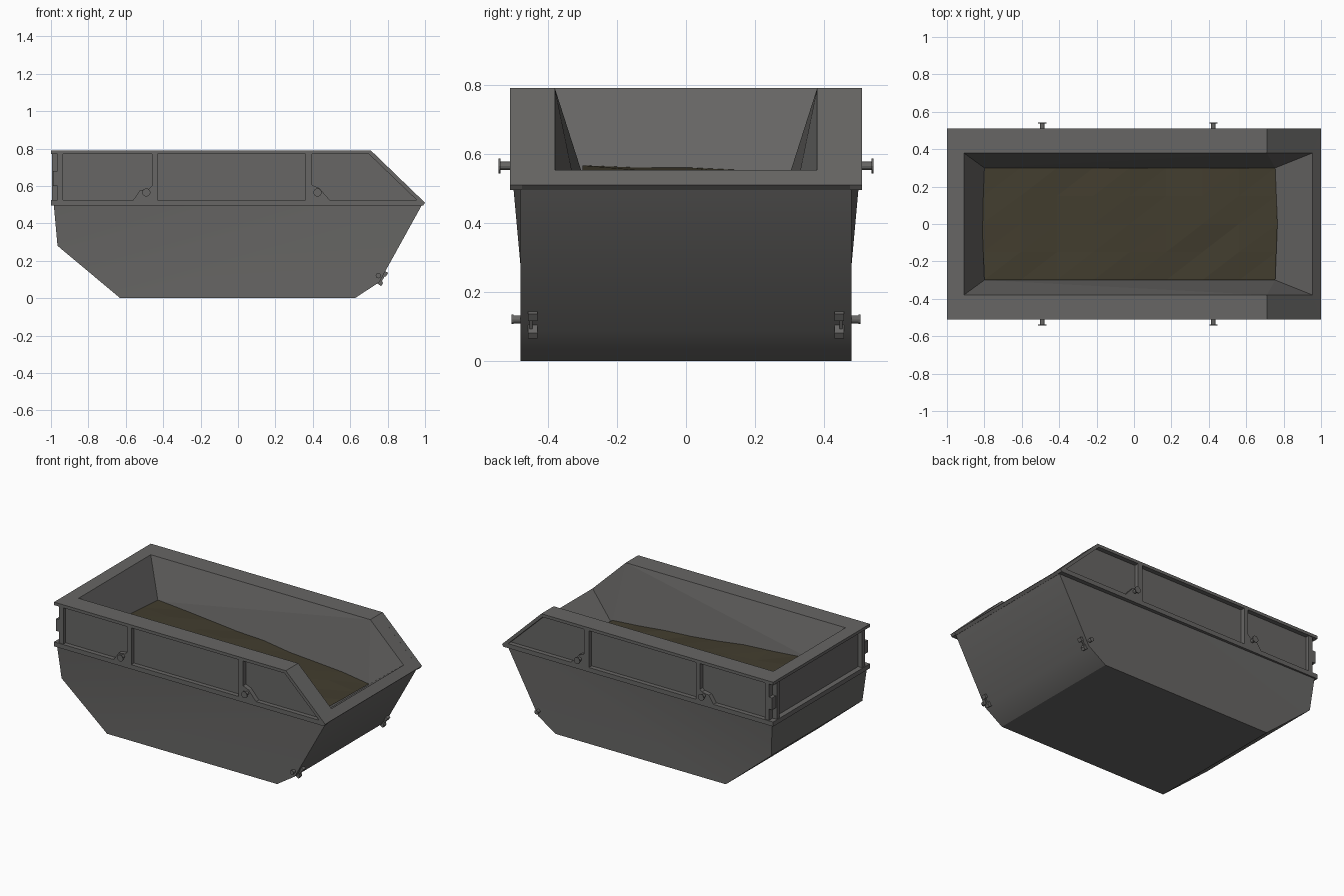
import bpy, bmesh, math, random
from mathutils import Vector, Matrix

if "Cube" in bpy.data.objects:
    bpy.data.objects.remove(bpy.data.objects["Cube"])

random.seed(4)

def material(name, rgb):
    m = bpy.data.materials.new(name)
    m.diffuse_color = (*rgb, 1)
    m.use_nodes = True
    m.node_tree.nodes["Principled BSDF"].inputs["Base Color"].default_value = m.diffuse_color
    return m

STEEL = material("grey steel", (0.135, 0.132, 0.128))
SOIL = material("brown soil", (0.055, 0.047, 0.028))

def finish(name, bm, mat, recalc=True):
    bmesh.ops.remove_doubles(bm, verts=bm.verts, dist=1e-5)
    if recalc:
        bmesh.ops.recalc_face_normals(bm, faces=bm.faces)
    me = bpy.data.meshes.new(name)
    bm.to_mesh(me)
    bm.free()
    me.materials.append(mat)
    ob = bpy.data.objects.new(name, me)
    bpy.context.collection.objects.link(ob)
    return ob

def mirrored(p):
    return (p[0], -p[1], p[2])

def add_face(bm, pts):
    return bm.faces.new([bm.verts.new(p) for p in pts])

def add_prism(bm, pts, y0, y1):
    """Extrude an x-z outline from y0 to y1."""
    a = [bm.verts.new((x, y0, z)) for x, z in pts]
    b = [bm.verts.new((x, y1, z)) for x, z in pts]
    bm.faces.new(a)
    bm.faces.new(b[::-1])
    for i in range(len(pts)):
        j = (i + 1) % len(pts)
        bm.faces.new((a[j], a[i], b[i], b[j]))

def side_bars(name, outlines, y0, y1):
    """Same bars on the front and back side."""
    bm = bmesh.new()
    for pts in outlines:
        add_prism(bm, pts, y0, y1)
        add_prism(bm, pts, -y1, -y0)
    return finish(name, bm, STEEL)

def rect(x0, x1, z0, z1):
    return [(x0, z0), (x1, z0), (x1, z1), (x0, z1)]

# Lower hull: side outline, slightly flared towards the left top
hull = [(-.985, .50, .50), (-.965, .48, .28), (-.63, .48, 0),
        (.625, .48, 0), (.755, .48, .085), (.99, .48, .51)]
bm = bmesh.new()
for f in (lambda p: p, mirrored):
    add_face(bm, [f(p) for p in hull[1:]])
    add_face(bm, [f(hull[i]) for i in (0, 1, 5)])
for p, q in zip(hull, hull[1:]):
    add_face(bm, [p, q, mirrored(q), mirrored(p)])
body = finish("lower_hull", bm, STEEL)
bpy.context.view_layer.objects.active = body
body.select_set(True)
bpy.ops.object.shade_smooth_by_angle(angle=math.radians(32))

# Recessed upper wall panels
side_bars("upper_side_panels",
          [[(-.965, .50), (.985, .50), (.985, .515), (.70, .785), (-.965, .785)]], .475, .48)
bm = bmesh.new()
add_prism(bm, rect(-.965, -.96, .50, .785), -.48, .48)
finish("upper_end_panel", bm, STEEL)

# Flat rim and sloping inner walls
a, b, c = (-1, .51, .79), (.71, .51, .79), (1, .51, .51)
A, B, C = (-.91, .38, .79), (.71, .38, .79), (.955, .38, .553)
D, E = (-.80, .30, .54), (.755, .30, .40)
bm = bmesh.new()
for pts in ((a, A, B, b), (b, B, C, c), (A, D, B), (D, E, B), (B, E, C)):
    add_face(bm, pts)
    add_face(bm, [mirrored(p) for p in pts[::-1]])
for p, q in ((a, A), (A, D), (E, C), (C, c)):
    add_face(bm, [p, mirrored(p), mirrored(q), q])
finish("rim_and_inner_walls", bm, STEEL)

# Side framing: top bar, slanted bar, bottom rail, gusseted posts
side_bars("side_frame", [
    [(-1, .77), (.70, .77), (.71, .79), (-1, .79)],
    [(.70, .77), (.955, .525), (1, .51), (.71, .79)],
    [(-1, .495), (.99, .495), (1, .51), (.955, .525), (-1, .525)],
    [(-.56, .525), (-.43, .525), (-.43, .77), (-.46, .77), (-.46, .60),
     (-.475, .585), (-.525, .577)],
    [(.36, .525), (.49, .525), (.435, .588), (.395, .605), (.395, .77), (.36, .77)],
], .475, .51)

# Left end framing and right lip
bm = bmesh.new()
add_prism(bm, rect(-1, -.96, .77, .79), -.51, .51)
add_prism(bm, rect(-1, -.96, .495, .525), -.51, .51)
add_prism(bm, [(.955, .51), (.985, .495), (1, .51), (.96, .548)], -.51, .51)
finish("end_rails", bm, STEEL)

# Slotted corner posts on the left
side_bars("corner_posts", [rect(-.965, -.935, .525, .77), rect(-.988, -.96, .60, .68)], .475, .505)
side_bars("corner_end_ribs", [rect(-.995, -.96, .525, .77)], .435, .465)
side_bars("corner_end_bands", [rect(-.988, -.96, .60, .68)], .46, .48)

# Lifting pins with flanged heads, and small lower pins
def pins(name, spots, shaft_r, head_r, y0, y1, head_t):
    bm = bmesh.new()
    for x, z in spots:
        for s in (1, -1):
            for r, p, q in ((shaft_r, y0, y1), (head_r, y1 - head_t, y1)):
                bmesh.ops.create_cone(
                    bm, cap_ends=True, segments=12, radius1=r, radius2=r, depth=q - p,
                    matrix=Matrix.Translation((x, s * (p + q) / 2, z))
                    @ Matrix.Rotation(math.pi / 2, 4, 'X'))
    return finish(name, bm, STEEL)

pins("lifting_pins", [(-.49, .565), (.425, .565)], .012, .022, .50, .543, .006)
pins("lower_pins", [(.75, .12)], .012, .014, .47, .506, .006)

# Tipping hooks on the right slope: two tabs on each side
side_bars("tipping_hooks", [
    [(.735, .085), (.765, .065), (.775, .08), (.765, .105)],
    [(.77, .13), (.79, .115), (.803, .135), (.785, .145)],
], .43, .458)
side_bars("hook_plates", [[(.74, .085), (.762, .078), (.795, .135), (.78, .14)]], .445, .453)

# Uneven soil falling towards the right end
bm = bmesh.new()
nx, ny = 8, 4
grid = []
for i in range(nx + 1):
    u = i / nx
    row = []
    for j in range(ny + 1):
        v = j / ny * 2 - 1
        z = .562 - .145 * u - .008 * v + random.uniform(-.007, .007)
        end = .012 * (1 - abs(v)) * (1 if i == nx else -1 if i == 0 else 0)
        row.append(bm.verts.new((-.80 + 1.555 * u + end, .30 * v, z)))
    grid.append(row)
for i in range(nx):
    for j in range(ny):
        p, q, r, s = grid[i][j], grid[i + 1][j], grid[i + 1][j + 1], grid[i][j + 1]
        bm.faces.new((p, q, r))
        bm.faces.new((p, r, s))
finish("soil", bm, SOIL, recalc=False)
